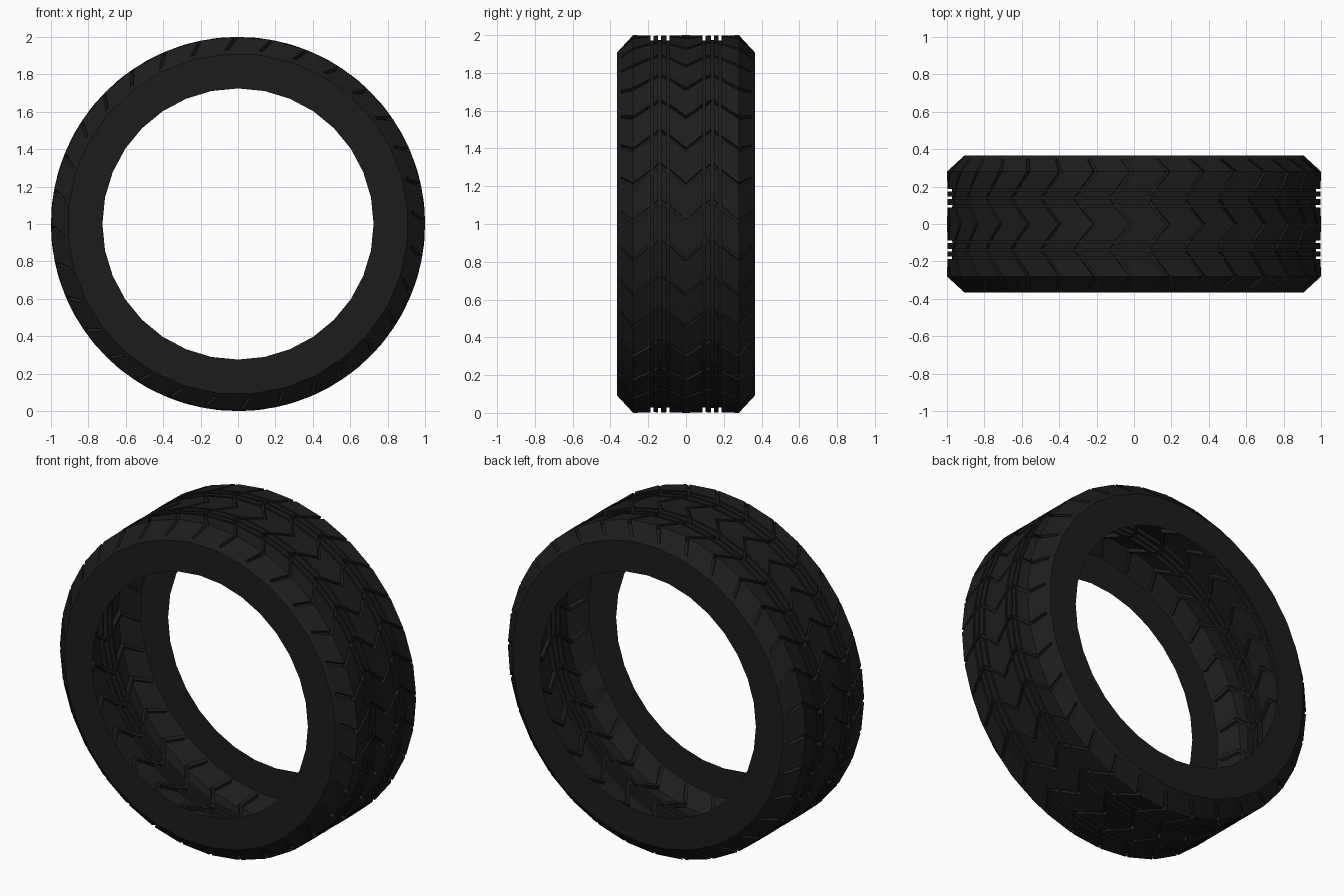
import bpy, bmesh, math

if "Cube" in bpy.data.objects:
    bpy.data.objects.remove(bpy.data.objects["Cube"])

N = 32                      # tread pitches around the tyre
PITCH = 2 * math.pi / N
SIPE = 0.022                # angular width of the cross grooves
DEPTH = 0.025
RIM_R = 0.725
HALF_W = 0.365

# Half tread section: (y, radius, angular sweep of the zigzag)
half = [
    (0.000, 1.00, 0.000),
    (0.088, 1.00, 0.080),
    (0.102, 1.00, 0.085),
    (0.133, 1.00, 0.110),
    (0.147, 1.00, 0.110),
    (0.173, 1.00, 0.080),
    (0.187, 1.00, 0.075),
    (0.280, 1.00, 0.000),
    (0.345, 0.931, 0.055),
    (HALF_W, 0.91, 0.070),
]
# Strips between consecutive section points: True marks a circumferential groove
groove_half = [False, True, False, True, False, True, False, False, False]

cols = [(-y, r, a) for y, r, a in reversed(half[1:])] + half
groove = groove_half[::-1] + groove_half
last = len(groove) - 1
ROWS = 2 * N

bm = bmesh.new()
cache = {}


def point(y, r, a):
    return bm.verts.new((r * math.cos(a), y, 1 + r * math.sin(a)))


def vert(c, row, low):
    row %= ROWS
    key = (c, row, low)
    if key not in cache:
        y, r, sweep = cols[c]
        a = (row // 2) * PITCH + (SIPE if row % 2 else 0) + sweep
        cache[key] = point(y, r - DEPTH * low, a)
    return cache[key]


def is_low(s, row):
    if s in (0, last):
        return False
    return groove[s] or row % 2 == 0


# Tread blocks, grooves and the walls between them
for s in range(len(groove)):
    for row in range(ROWS):
        low = is_low(s, row)
        bm.faces.new([vert(s, row, low), vert(s, row + 1, low),
                      vert(s + 1, row + 1, low), vert(s + 1, row, low)])
        if low != is_low(s, (row + 1) % ROWS):
            bm.faces.new([vert(s, row + 1, False), vert(s + 1, row + 1, False),
                          vert(s + 1, row + 1, True), vert(s, row + 1, True)])
        if s < last and low != is_low(s + 1, row):
            bm.faces.new([vert(s + 1, row, False), vert(s + 1, row + 1, False),
                          vert(s + 1, row + 1, True), vert(s + 1, row, True)])

# Flat sidewalls down to the open bead
for c, y in ((0, -HALF_W), (len(cols) - 1, HALF_W)):
    rim = [point(y, RIM_R, k * PITCH) for k in range(N)]
    for k in range(N):
        bm.faces.new([rim[k], rim[(k + 1) % N], vert(c, 2 * k + 2, False),
                      vert(c, 2 * k + 1, False), vert(c, 2 * k, False)])

bmesh.ops.recalc_face_normals(bm, faces=bm.faces)
mesh = bpy.data.meshes.new("tyre")
bm.to_mesh(mesh)
bm.free()

# Black rubber
rubber = bpy.data.materials.new("rubber")
rubber.diffuse_color = (0.012, 0.012, 0.012, 1)
rubber.use_nodes = True
rubber.node_tree.nodes["Principled BSDF"].inputs["Base Color"].default_value = rubber.diffuse_color
mesh.materials.append(rubber)
tyre = bpy.data.objects.new("tyre", mesh)
bpy.context.collection.objects.link(tyre)
